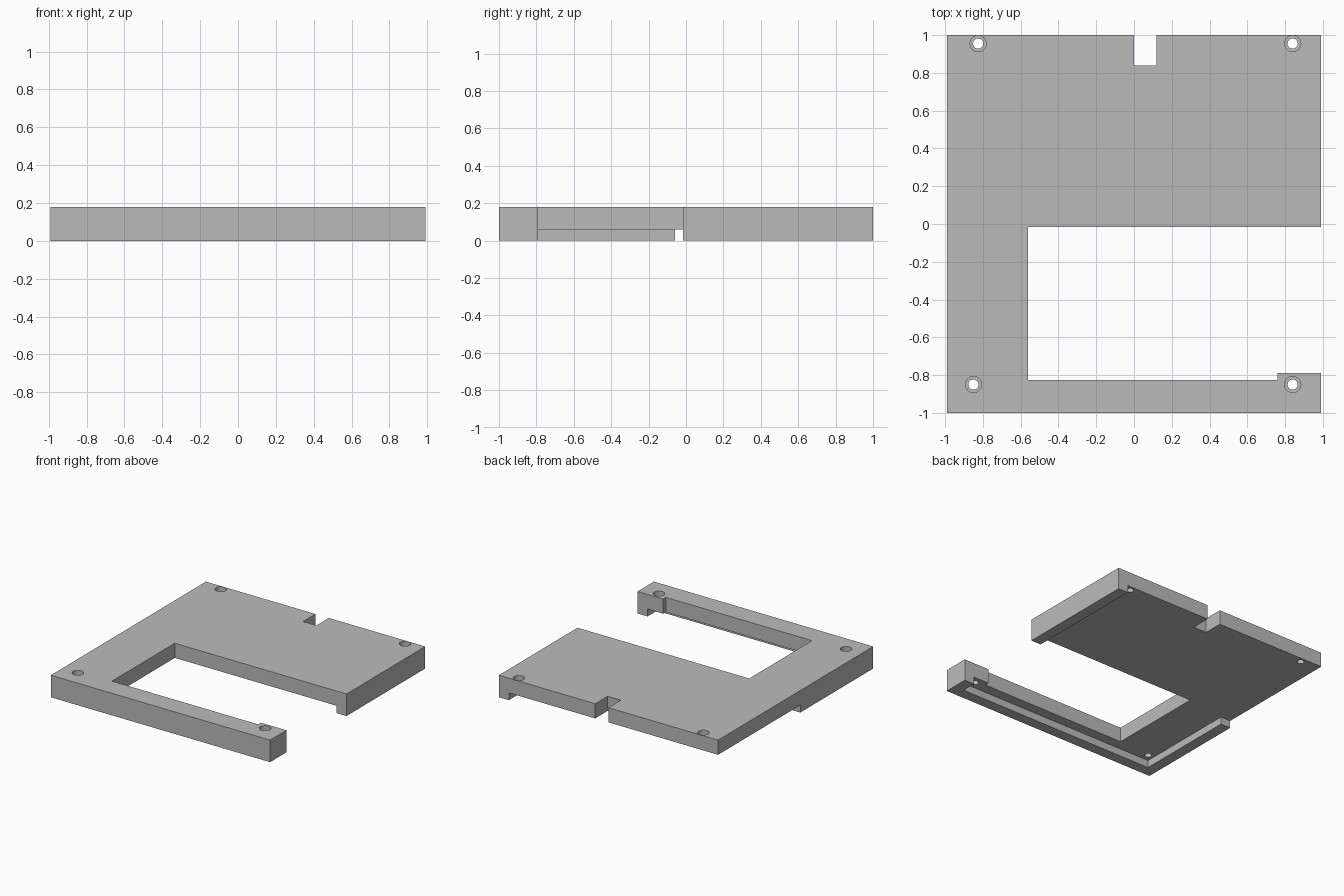
import bpy
import bmesh

old = bpy.data.objects.get("Cube")
if old:
    bpy.data.objects.remove(old, do_unlink=True)

HEIGHT, RIM_HEIGHT = 0.18, 0.06

grey = bpy.data.materials.new("plain grey")
grey.use_nodes = True
grey.diffuse_color = (0.5, 0.5, 0.5, 1)
grey.node_tree.nodes["Principled BSDF"].inputs["Base Color"].default_value = (0.5, 0.5, 0.5, 1)


def prism(name, outline, z0, z1):
    """Extrude a flat outline between two heights."""
    bm = bmesh.new()
    face = bm.faces.new([bm.verts.new((x, y, z0)) for x, y in outline])
    top = bmesh.ops.extrude_face_region(bm, geom=[face])["geom"]
    verts = [v for v in top if isinstance(v, bmesh.types.BMVert)]
    bmesh.ops.translate(bm, verts=verts, vec=(0, 0, z1 - z0))
    bmesh.ops.recalc_face_normals(bm, faces=bm.faces)
    mesh = bpy.data.meshes.new(name)
    bm.to_mesh(mesh)
    bm.free()
    mesh.materials.append(grey)
    obj = bpy.data.objects.new(name, mesh)
    bpy.context.collection.objects.link(obj)
    return obj


def cylinder(name, x, y, radius, z0, z1):
    bpy.ops.mesh.primitive_cylinder_add(vertices=32, radius=radius, depth=z1 - z0,
                                        location=(x, y, (z0 + z1) / 2))
    obj = bpy.context.object
    obj.name = name
    obj.data.materials.append(grey)
    return obj


def cut(target, cutter):
    """Subtract the cutter, then discard it."""
    cutter.hide_render = True
    mod = target.modifiers.new("cut", 'BOOLEAN')
    mod.operation = 'DIFFERENCE'
    mod.solver = 'EXACT'
    mod.object = cutter
    bpy.context.view_layer.objects.active = target
    bpy.ops.object.modifier_apply(modifier=mod.name)
    bpy.data.objects.remove(cutter, do_unlink=True)


# Plate outline with the side opening and the back notch
plate = prism("cover_plate", [
    (-0.99, -1), (0.99, -1), (0.99, -0.79), (0.76, -0.79), (0.76, -0.825),
    (-0.56, -0.825), (-0.56, -0.015), (0.99, -0.015), (0.99, 1),
    (0.12, 1), (0.12, 0.84), (0, 0.84), (0, 1), (-0.99, 1)], 0, HEIGHT)

# Underside recess, leaving rims on the front, right and part of the left
cut(plate, prism("underside_recess", [
    (-0.9, -0.91), (0.9, -0.91), (0.9, 1.1), (-1.1, 1.1),
    (-1.1, -0.06), (-0.9, -0.06)], -0.1, RIM_HEIGHT))

# Counterbored screw holes
for x, y in [(-0.825, 0.955), (0.84, 0.955), (-0.85, -0.85), (0.84, -0.85)]:
    cut(plate, cylinder("screw_hole", x, y, 0.027, -0.1, 0.3))
    cut(plate, cylinder("counterbore", x, y, 0.043, 0.12, 0.3))

# Smooth hole walls with sharp edges
bpy.ops.object.select_all(action='DESELECT')
plate.select_set(True)
bpy.context.view_layer.objects.active = plate
bpy.ops.object.shade_smooth_by_angle(angle=0.52)
